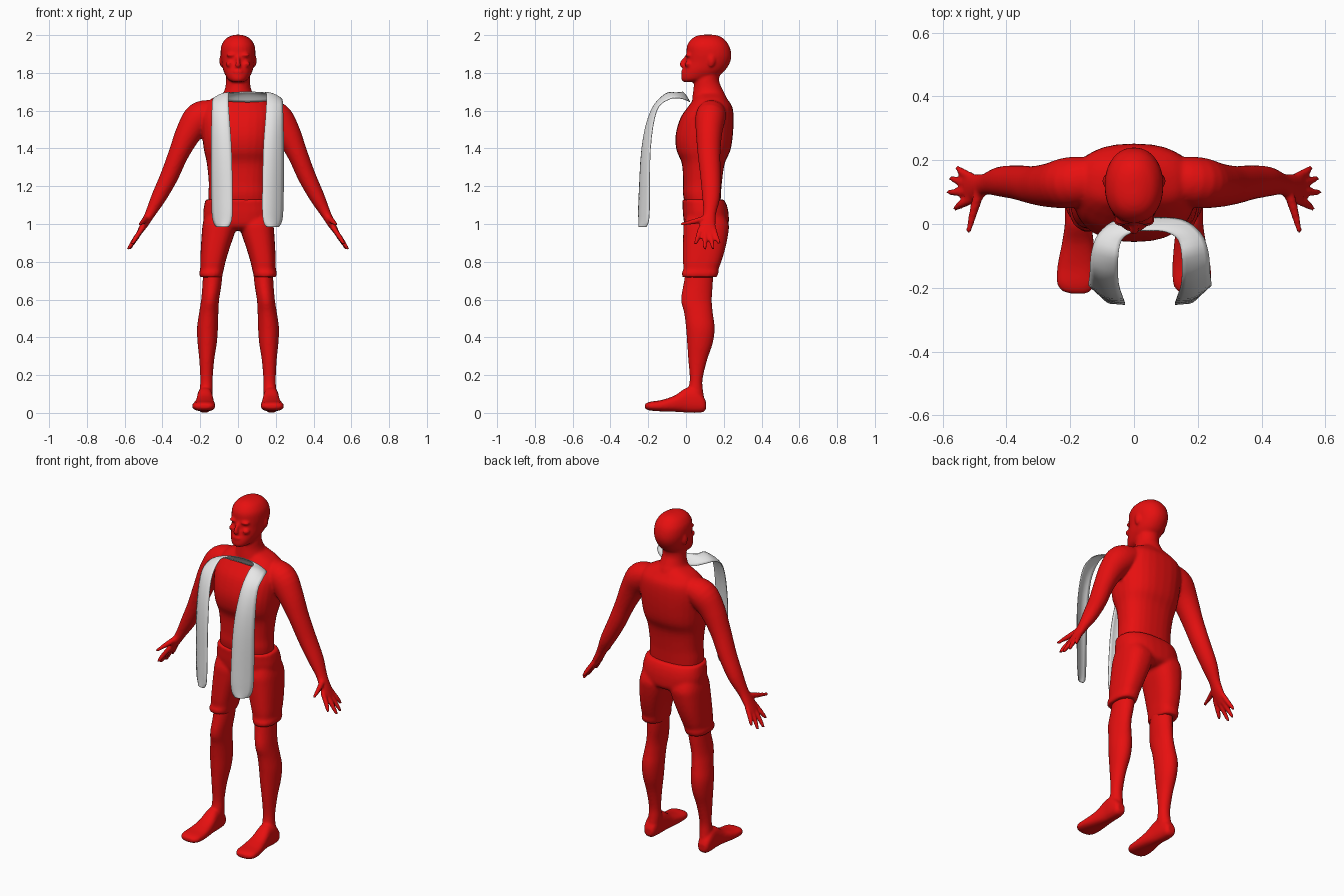
import bpy
import bmesh
from math import cos, sin, pi
from mathutils import Vector

SIDES = 28
cube = bpy.data.objects.get("Cube")
if cube:
    bpy.data.objects.remove(cube, do_unlink=True)


def make_material(name, colour):
    mat = bpy.data.materials.new(name)
    mat.use_nodes = True
    mat.diffuse_color = colour
    mat.node_tree.nodes["Principled BSDF"].inputs["Base Color"].default_value = colour
    return mat


red = make_material("red", (.8, .005, .005, 1))
pale_grey = make_material("pale_grey", (.8, .8, .8, 1))


def refine(rows, steps=4):
    """Smooth interpolation through rows of numbers."""
    rows = [Vector(row) for row in rows]
    result = []
    for i in range(len(rows) - 1):
        before, a = rows[max(i - 1, 0)], rows[i]
        b, after = rows[i + 1], rows[min(i + 2, len(rows) - 1)]
        for k in range(steps):
            t = k / steps
            result.append(a + t / 2 * (b - before + t * (2 * before - 5 * a + 4 * b - after
                                       + t * (3 * (a - b) + after - before))))
    return result + [rows[-1]]


def superellipse(power):
    for k in range(SIDES):
        c, s = cos(2 * pi * k / SIDES), sin(2 * pi * k / SIDES)
        yield (abs(c) ** (2 / power) * (1 if c > 0 else -1),
               abs(s) ** (2 / power) * (1 if s > 0 else -1))


def bridge(bm, rings):
    """Skin closed rings of points and cap both ends."""
    rings = [[bm.verts.new(p) for p in ring] for ring in rings]
    for low, high in zip(rings, rings[1:]):
        for k in range(SIDES):
            j = (k + 1) % SIDES
            bm.faces.new((low[k], low[j], high[j], high[k]))
    bm.faces.new(rings[0])
    bm.faces.new(rings[-1])


def loft(bm, rows, side=1, power=2, along_y=False):
    """Rows hold the position, then the extents in x and the other axis."""
    rings = []
    for t, x0, x1, b0, b1 in refine(rows):
        ring = []
        for c, s in superellipse(power):
            x = side * ((x0 + x1) / 2 + c * (x1 - x0) / 2)
            b = (b0 + b1) / 2 + s * (b1 - b0) / 2
            ring.append((x, t, b) if along_y else (x, b, t))
        rings.append(ring)
    bridge(bm, rings)


def centred(rows):
    """Turn (z, half width, front, back) into extents."""
    return [(z, -w, w, front, back) for z, w, front, back in rows]


def tube(bm, rows, side=1):
    """Rows hold a centre, a radius across and a radius in depth."""
    rows = refine(rows)
    points = [Vector((side * r[0], r[1], r[2])) for r in rows]
    rings = []
    for i, (p, r) in enumerate(zip(points, rows)):
        tangent = (points[min(i + 1, len(rows) - 1)] - points[max(i - 1, 0)]).normalized()
        across = tangent.cross(Vector((0, 1, 0))).normalized()
        depth = across.cross(tangent)
        rings.append([p + across * r[3] * c + depth * r[4] * s for c, s in superellipse(2)])
    bridge(bm, rings)


def blob(bm, centre, size):
    new = bmesh.ops.create_uvsphere(bm, u_segments=16, v_segments=10, radius=1)["verts"]
    bmesh.ops.scale(bm, vec=size, verts=new)
    bmesh.ops.translate(bm, vec=centre, verts=new)


def finish(bm, name, mat):
    bmesh.ops.recalc_face_normals(bm, faces=bm.faces)
    mesh = bpy.data.meshes.new(name)
    bm.to_mesh(mesh)
    bm.free()
    mesh.materials.append(mat)
    obj = bpy.data.objects.new(name, mesh)
    bpy.context.collection.objects.link(obj)
    return obj


def fuse(obj, voxel, rounds):
    """Blend overlapping parts into one smooth skin."""
    remesh = obj.modifiers.new("fuse", 'REMESH')
    remesh.mode = 'VOXEL'
    remesh.voxel_size = voxel
    remesh.use_smooth_shade = True
    smooth = obj.modifiers.new("soften", 'SMOOTH')
    smooth.factor = .5
    smooth.iterations = rounds


# Torso, neck and head
body = bmesh.new()
loft(body, centred([
    (1.05, .15, .01, .18), (1.15, .157, -.015, .185), (1.22, .155, -.015, .19),
    (1.32, .165, -.022, .205), (1.39, .18, -.05, .235), (1.47, .19, -.055, .248),
    (1.56, .195, -.03, .252), (1.62, .18, .01, .245), (1.66, .145, .04, .22),
    (1.69, .085, .055, .2), (1.71, .06, .06, .19)]), power=2.4)
loft(body, centred([
    (1.62, .12, .03, .23), (1.68, .085, .035, .21), (1.72, .068, .04, .19),
    (1.77, .063, .045, .175), (1.85, .06, .07, .2)]))
loft(body, centred([
    (1.752, .03, -.015, .06), (1.765, .052, -.024, .12), (1.79, .068, -.024, .18),
    (1.82, .08, -.014, .212), (1.86, .087, -.002, .235), (1.9, .092, .002, .24),
    (1.945, .088, .006, .228), (1.98, .066, .03, .2), (1.997, .035, .06, .17),
    (2.002, .012, .09, .14)]), power=2.15)

# Face: nose, brow, lips and ears
tube(body, [(0, .005, 1.89, .008, .008), (0, -.014, 1.862, .01, .012),
            (0, -.022, 1.843, .015, .012), (0, -.01, 1.832, .012, .01)])
blob(body, (0, -.014, 1.807), (.026, .014, .01))
for side in (1, -1):
    blob(body, (side * .035, .012, 1.894), (.03, .016, .009))
    blob(body, (side * .045, .012, 1.846), (.02, .02, .016))
    blob(body, (side * .088, .135, 1.865), (.011, .02, .034))

finger_tips = [(.555, .178, .895), (.576, .145, .866), (.583, .1, .864), (.562, .047, .893)]
for side in (1, -1):
    # Arm and palm
    tube(body, [
        (.12, .14, 1.6, .06, .07), (.2, .13, 1.565, .083, .08), (.26, .122, 1.485, .07, .07),
        (.315, .122, 1.37, .054, .06), (.365, .13, 1.25, .048, .054),
        (.42, .133, 1.14, .04, .047), (.465, .125, 1.055, .027, .034),
        (.495, .115, 1, .021, .042), (.525, .112, .95, .013, .045)], side)
    # Fingers and thumb
    for i, (x, y, z) in enumerate(finger_tips):
        root = .146 - i * .023
        tube(body, [(.505, root, .98, .013, .013),
                    ((x + .52) / 2, (y + root) / 2, (z + .96) / 2, .013, .013),
                    (x, y, z, .008, .008)], side)
    tube(body, [(.485, .1, 1.03, .016, .016), (.5, .05, 1.015, .015, .014),
                (.52, -.028, .998, .008, .008)], side)
    # Leg
    loft(body, [
        (.88, .07, .18, .02, .15), (.7, .085, .187, -.01, .143), (.6, .1, .195, -.026, .137),
        (.53, .104, .206, -.01, .142), (.45, .106, .217, 0, .152), (.37, .112, .214, .006, .142),
        (.28, .126, .205, .012, .112), (.18, .134, .2, .02, .088), (.12, .134, .203, .01, .09),
        (.06, .138, .21, 0, .1)], side)
    # Foot
    loft(body, [
        (.106, .155, .2, .02, .06), (.09, .143, .212, .004, .09), (.05, .137, .217, 0, .13),
        (0, .133, .217, .002, .132), (-.06, .126, .226, .006, .092),
        (-.13, .12, .24, .008, .068), (-.185, .122, .242, .012, .06),
        (-.21, .135, .225, .018, .052), (-.218, .15, .2, .025, .045)],
        side, power=2.5, along_y=True)
fuse(finish(body, "body", red), .007, 5)

# Shorts: hips and two loose legs
shorts = bmesh.new()
loft(shorts, centred([
    (.965, .1, .03, .18), (.99, .17, -.005, .222), (1.05, .184, -.016, .226),
    (1.1, .179, -.018, .216), (1.13, .172, -.02, .2)]), power=2.5)
for side in (1, -1):
    loft(shorts, [
        (1.06, .01, .175, .01, .2), (1, .008, .187, -.012, .226), (.95, .018, .192, -.015, .224),
        (.87, .045, .197, -.016, .208), (.8, .066, .2, -.016, .187),
        (.76, .075, .2, -.014, .172), (.74, .08, .206, -.023, .172),
        (.718, .084, .202, -.018, .162)], side, power=2.5)
fuse(finish(shorts, "shorts", red), .009, 4)

# Scarf: half a ribbon between an inner and an outer edge, then mirrored
inner = [(0, -.02, 1.7), (.05, -.025, 1.698), (.088, -.05, 1.695), (.1, -.11, 1.688),
         (.098, -.185, 1.6), (.084, -.232, 1.4), (.078, -.25, 1.12), (.083, -.25, 1.02),
         (.1, -.245, .985)]
outer = [(0, .02, 1.645), (.1, .014, 1.65), (.16, -.03, 1.665), (.183, -.09, 1.66),
         (.188, -.155, 1.6), (.192, -.188, 1.4), (.19, -.192, 1.12), (.183, -.197, 1.02),
         (.165, -.21, .985)]
scarf = bmesh.new()
strips = []
for a, b in zip(refine(inner), refine(outer)):
    forward = min(1, max(0, (1.7 - a.z) * 5))
    strip = []
    for k in range(7):
        t = k / 6
        bulge = sin(pi * t)
        p = a.lerp(b, t) + Vector((0, -.018 * forward, .008 * (1 - forward))) * bulge
        strip.append(scarf.verts.new(p))
    strips.append(strip)
for left, right in zip(strips, strips[1:]):
    for k in range(6):
        scarf.faces.new((left[k], left[k + 1], right[k + 1], right[k]))
scarf_obj = finish(scarf, "scarf", pale_grey)
scarf_obj.location.x = .05
scarf_obj.modifiers.new("other_half", 'MIRROR').use_clip = True
thickness = scarf_obj.modifiers.new("cloth_thickness", 'SOLIDIFY')
thickness.thickness = .004
thickness.offset = 0
bpy.ops.object.select_all(action='DESELECT')
scarf_obj.select_set(True)
bpy.context.view_layer.objects.active = scarf_obj
bpy.ops.object.shade_smooth_by_angle()
